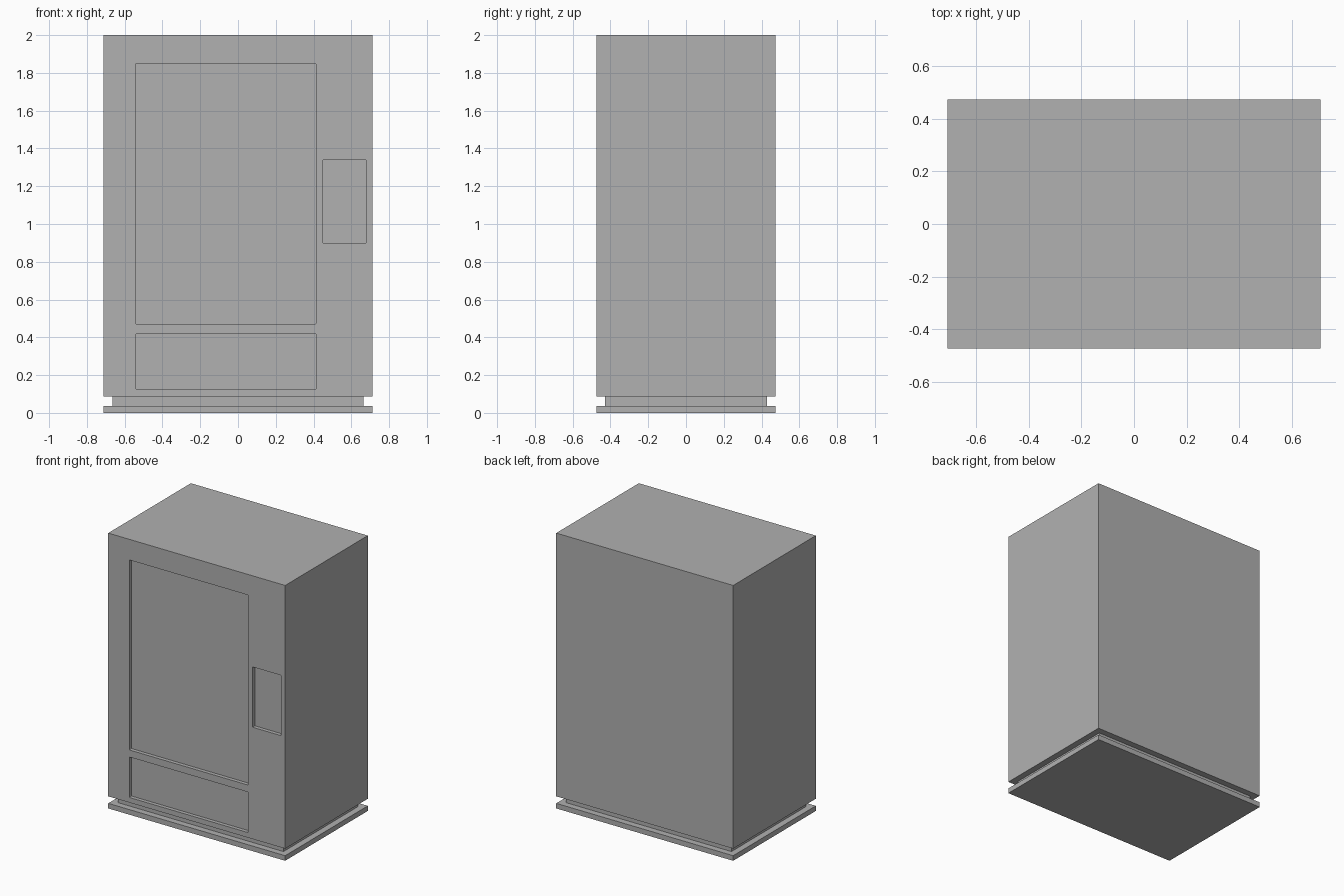
import bpy, bmesh

if "Cube" in bpy.data.objects:
    bpy.data.objects.remove(bpy.data.objects["Cube"])

W, D = 0.711, 0.474      # half width, half depth
RECESS = 0.027           # depth of the front recesses

# Dark grey paint
paint = bpy.data.materials.new("dark_grey")
paint.diffuse_color = (0.44, 0.44, 0.44, 1.0)
paint.use_nodes = True
paint.node_tree.nodes["Principled BSDF"].inputs["Base Color"].default_value = paint.diffuse_color


def box(name, x0, x1, y0, y1, z0, z1, corner=0.0):
    """Box from its limits; corner rounds the edges that run along y."""
    bm = bmesh.new()
    bmesh.ops.create_cube(bm, size=1)
    for v in bm.verts:
        v.co.x = x1 if v.co.x > 0 else x0
        v.co.y = y1 if v.co.y > 0 else y0
        v.co.z = z1 if v.co.z > 0 else z0
    if corner:
        edges = [e for e in bm.edges
                 if abs(e.verts[0].co.y - e.verts[1].co.y) > 1e-4]
        bmesh.ops.bevel(bm, geom=edges, offset=corner, segments=2,
                        profile=0.5, affect='EDGES')
    mesh = bpy.data.meshes.new(name)
    bm.to_mesh(mesh)
    bm.free()
    mesh.materials.append(paint)
    obj = bpy.data.objects.new(name, mesh)
    bpy.context.collection.objects.link(obj)
    return obj


# Base plate and the narrower plinth between plate and cabinet
box("base_plate", -W, W, -D, D, 0.0, 0.037)
box("plinth", -W + 0.046, W - 0.046, -D + 0.046, D - 0.046, 0.037, 0.088)

# Cabinet
cabinet = box("cabinet", -W, W, -D, D, 0.088, 2.0)

# Shallow recesses in the front: x0, x1, z0, z1, corner radius
recesses = {
    "display_window": (-0.542, 0.413, 0.47, 1.85, 0.006),
    "delivery_slot": (-0.542, 0.413, 0.125, 0.419, 0.006),
    "control_panel": (0.448, 0.679, 0.90, 1.338, 0.003),
}
for name, (x0, x1, z0, z1, corner) in recesses.items():
    cutter = box(name + "_cutter", x0, x1, -D - 0.1, -D + RECESS, z0, z1, corner)
    cutter.hide_render = True
    cutter.hide_viewport = True
    cut = cabinet.modifiers.new(name, 'BOOLEAN')
    cut.operation = 'DIFFERENCE'
    cut.solver = 'EXACT'
    cut.object = cutter
